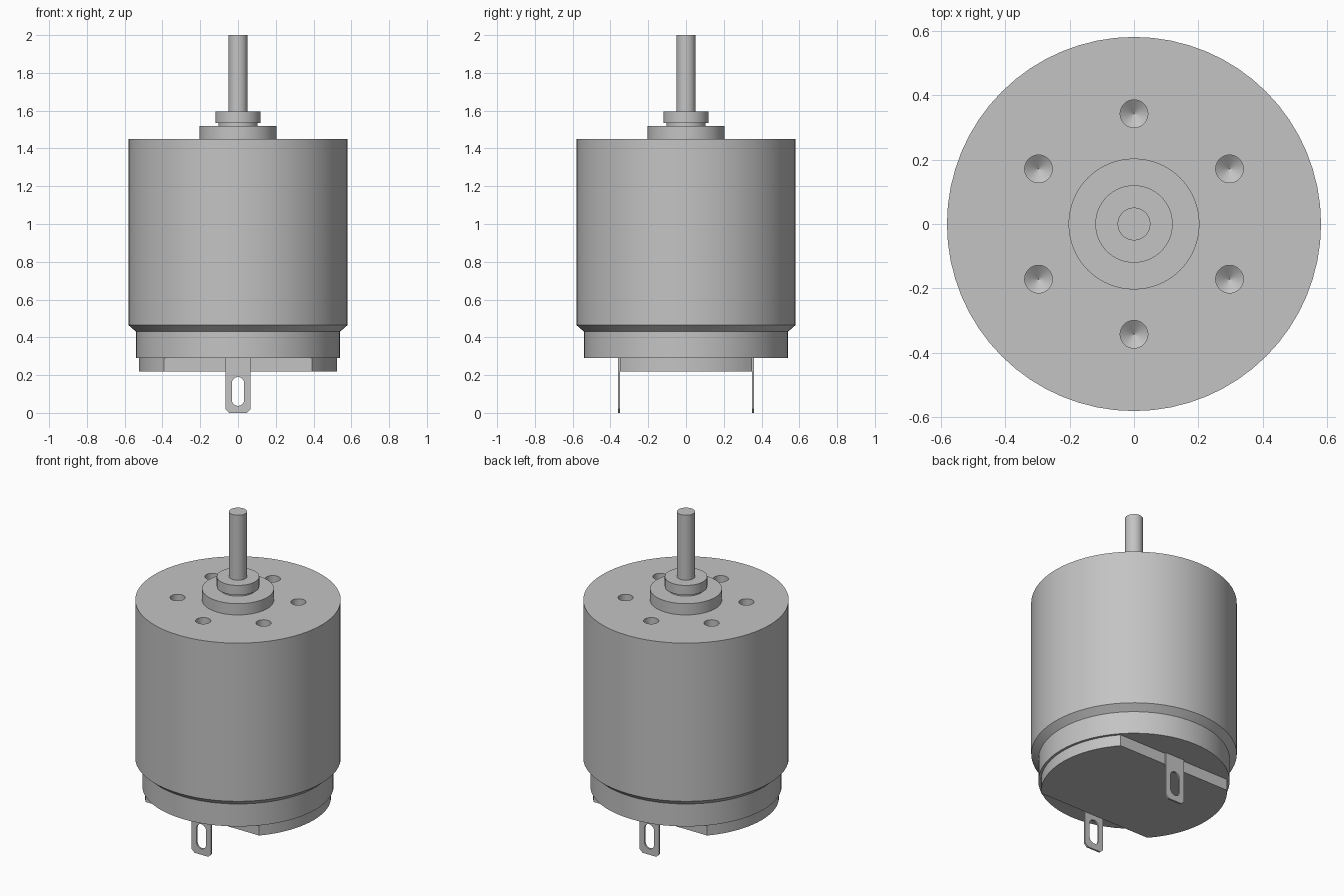
import bpy, bmesh
from math import sin, cos, pi, asin, radians
from mathutils import Vector

old = bpy.data.objects.get("Cube")
if old:
    bpy.data.objects.remove(old)

GREY = (0.55, 0.55, 0.55, 1)
metal = bpy.data.materials.new("plain grey")
metal.use_nodes = True
metal.diffuse_color = GREY
metal.node_tree.nodes["Principled BSDF"].inputs["Base Color"].default_value = GREY


def loft(name, rings):
    """Skin a solid through equal-length closed rings, with flat end caps."""
    bm = bmesh.new()
    loops = [[bm.verts.new(p) for p in ring] for ring in rings]
    for a, b in zip(loops, loops[1:]):
        n = len(a)
        for i in range(n):
            j = (i + 1) % n
            bm.faces.new((a[i], a[j], b[j], b[i]))
    bm.faces.new(loops[0][::-1])
    bm.faces.new(loops[-1])
    bmesh.ops.recalc_face_normals(bm, faces=bm.faces)
    mesh = bpy.data.meshes.new(name)
    bm.to_mesh(mesh)
    bm.free()
    mesh.materials.append(metal)
    ob = bpy.data.objects.new(name, mesh)
    bpy.context.collection.objects.link(ob)
    return ob


def lathe(name, profile, centre=(0, 0), sides=64):
    """Turned solid from (radius, height) pairs."""
    turn = [2 * pi * i / sides for i in range(sides)]
    return loft(name, [[(centre[0] + r * cos(t), centre[1] + r * sin(t), z)
                        for t in turn] for r, z in profile])


def plate_xz(name, outline, y0, y1):
    return loft(name, [[(x, y, z) for x, z in outline] for y in (y0, y1)])


def activate(ob):
    bpy.ops.object.select_all(action='DESELECT')
    ob.select_set(True)
    bpy.context.view_layer.objects.active = ob


def cut(ob, cutter):
    mod = ob.modifiers.new("cut", 'BOOLEAN')
    mod.operation = 'DIFFERENCE'
    mod.solver = 'EXACT'
    mod.object = cutter
    activate(ob)
    bpy.ops.object.modifier_apply(modifier=mod.name)
    bpy.data.objects.remove(cutter)


def smooth(ob):
    activate(ob)
    bpy.ops.object.shade_smooth_by_angle(angle=radians(25))


# Can with a chamfered lower rim and six drilled mounting holes
can = lathe("can", [(0.54, 0.43), (0.58, 0.465), (0.58, 1.45)])
for k in range(6):
    a = pi / 2 + k * pi / 3
    cut(can, lathe("drill", [(0.001, 1.33), (0.043, 1.36), (0.043, 1.5)],
                   (0.342 * cos(a), 0.342 * sin(a)), 32))

# Turned parts along the axis
end_ring = lathe("end_ring", [(0.54, 0.29), (0.54, 0.43)])
boss = lathe("boss", [(0.203, 1.45), (0.203, 1.52)])
collar_neck = lathe("collar_neck", [(0.103, 1.52), (0.103, 1.535)])
collar = lathe("collar", [(0.12, 1.535), (0.12, 1.595)])
shaft = lathe("shaft", [(0.051, 1.595), (0.051, 2.0)], sides=32)

# Base plate: a disc with flats at front and back
R, FLAT = 0.525, 0.35
half = asin(FLAT / R)
arc = [half * (i / 10 - 1) for i in range(21)]
outline = [(s * R * cos(t), s * R * sin(t)) for s in (1, -1) for t in arc]
base_plate = loft("base_plate", [[(x, y, z) for x, y in outline] for z in (0.22, 0.29)])

# Solder terminals with a rounded slot, one on each flat
W, C = 0.067, 0.02
tab = [(-W, 0.29), (-W, C), (C - W, 0), (W - C, 0), (W, C), (W, 0.29)]
steps = [pi * i / 12 for i in range(13)]
slot = [(0.033 * cos(t), 0.157 + 0.033 * sin(t)) for t in steps]
slot += [(-0.033 * cos(t), 0.07 - 0.033 * sin(t)) for t in steps]
terminals = []
for name, s in (("front_terminal", -1), ("back_terminal", 1)):
    t = plate_xz(name, tab, s * FLAT, s * (FLAT + 0.011))
    cut(t, plate_xz("slot_cutter", slot, s * 0.3, s * 0.4))
    terminals.append(t)

for ob in [can, end_ring, boss, collar_neck, collar, shaft, base_plate] + terminals:
    smooth(ob)
